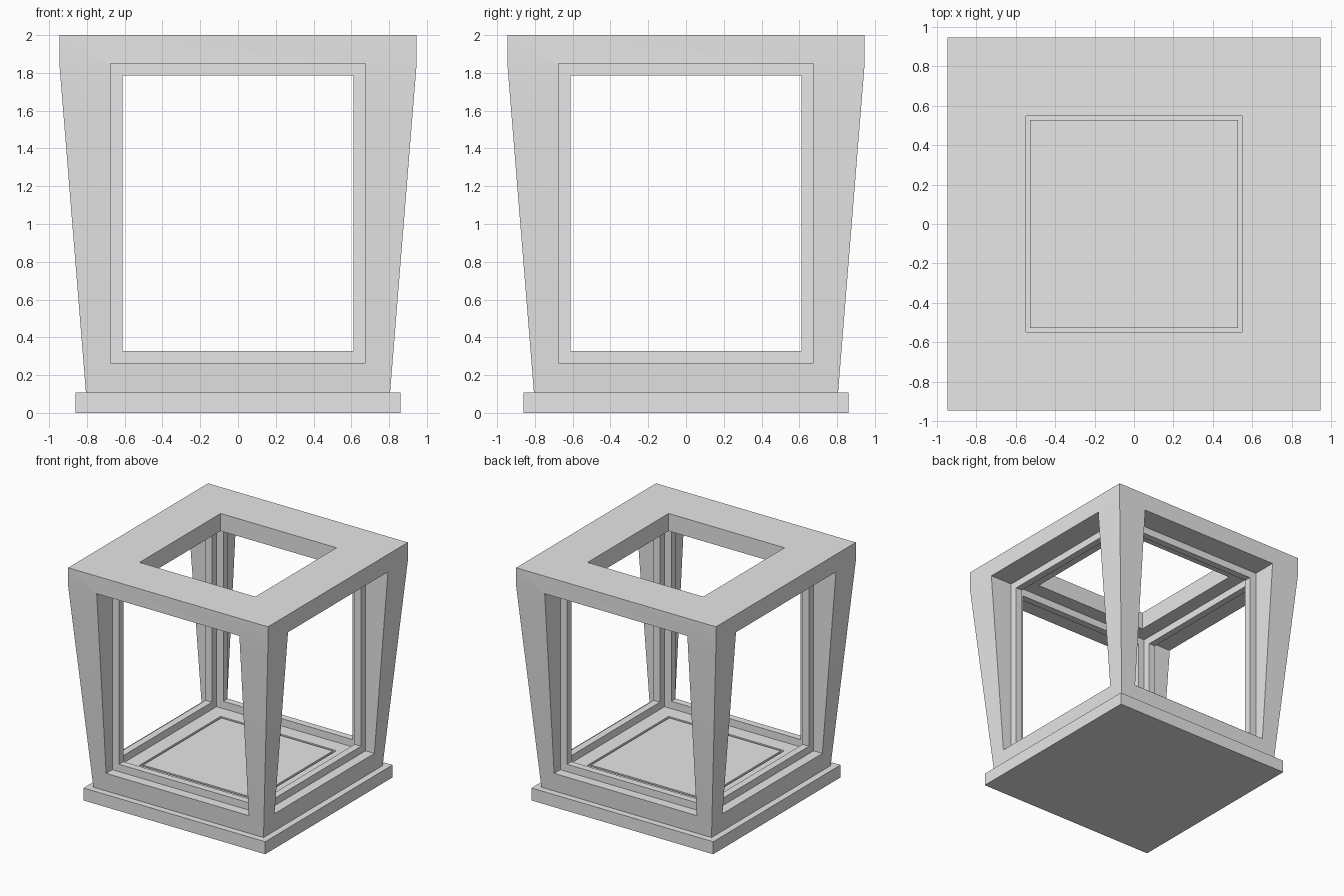
import bpy
import bmesh
from math import pi
from mathutils import Matrix

cube = bpy.data.objects.get("Cube")
if cube:
    bpy.data.objects.remove(cube, do_unlink=True)

grey = bpy.data.materials.new("light grey")
grey.use_nodes = True
grey.diffuse_color = (0.8, 0.8, 0.8, 1)
grey.node_tree.nodes["Principled BSDF"].inputs["Base Color"].default_value = (0.8, 0.8, 0.8, 1)

BASE_TOP, FLOOR, CEILING, TOP = 0.107, 0.265, 1.85, 2.0
OPENING = 0.675
SHAFT = 0.548


def finish(name, bm):
    bmesh.ops.recalc_face_normals(bm, faces=bm.faces)
    mesh = bpy.data.meshes.new(name)
    bm.to_mesh(mesh)
    bm.free()
    mesh.materials.append(grey)
    obj = bpy.data.objects.new(name, mesh)
    bpy.context.collection.objects.link(obj)
    return obj


def square(r):
    return [(-r, -r), (r, -r), (r, r), (-r, r)]


def loft(name, sections):
    """Closed solid through (outline, height) sections."""
    bm = bmesh.new()
    rings = [[bm.verts.new((x, y, z)) for x, y in outline] for outline, z in sections]
    for low, high in zip(rings, rings[1:]):
        for i in range(len(low)):
            j = (i + 1) % len(low)
            bm.faces.new((low[i], low[j], high[j], high[i]))
    bm.faces.new(rings[0])
    bm.faces.new(rings[-1])
    return finish(name, bm)


def cut(target, cutter):
    mod = target.modifiers.new("cut", 'BOOLEAN')
    mod.operation = 'DIFFERENCE'
    mod.solver = 'EXACT'
    mod.object = cutter
    bpy.context.view_layer.objects.active = target
    bpy.ops.object.modifier_apply(modifier=mod.name)
    bpy.data.objects.remove(cutter, do_unlink=True)


# Base slab and the raised floor panel standing on it
loft("base_slab", [(square(0.86), 0), (square(0.86), BASE_TOP)])
loft("floor_panel", [(square(0.528), BASE_TOP - 0.002), (square(0.528), FLOOR)])

# Tapered housing with a straight band at the top
housing = loft("tapered_housing", [(square(0.805), BASE_TOP), (square(0.945), 1.84),
                                   (square(0.945), TOP)])

# Cross-shaped tunnel opens all four sides, a square shaft opens roof and floor
cross = []
for k in range(4):
    for point in ((2, -OPENING), (2, OPENING), (OPENING, OPENING)):
        x, y = point
        for _ in range(k):
            x, y = -y, x
        cross.append((x, y))
cut(housing, loft("side_cutter", [(cross, FLOOR), (cross, CEILING)]))
cut(housing, loft("shaft_cutter", [(square(SHAFT), 0), (square(SHAFT), 3)]))

bpy.ops.object.select_all(action='DESELECT')
housing.select_set(True)
bpy.context.view_layer.objects.active = housing
bpy.ops.object.shade_smooth_by_angle(angle=pi / 6)


def window_frame(name, turn):
    """Rectangular ring recessed in one side opening."""
    bm = bmesh.new()
    lip = 0.063
    loops = []
    for inset, y in ((0, -0.735), (lip, -0.735), (lip, -OPENING), (0, -OPENING)):
        r, low, high = OPENING - inset, FLOOR + inset, CEILING - inset
        loops.append([bm.verts.new((x, y, z)) for x, z in
                      ((-r, low), (r, low), (r, high), (-r, high))])
    for a, b in zip(loops, loops[1:] + loops[:1]):
        for i in range(4):
            j = (i + 1) % 4
            bm.faces.new((a[i], a[j], b[j], b[i]))
    bm.transform(Matrix.Rotation(turn, 4, 'Z'))
    finish(name, bm)


# Window frames around the housing
for i, side in enumerate(("front", "left", "back", "right")):
    window_frame(side + "_window_frame", i * pi / 2)
